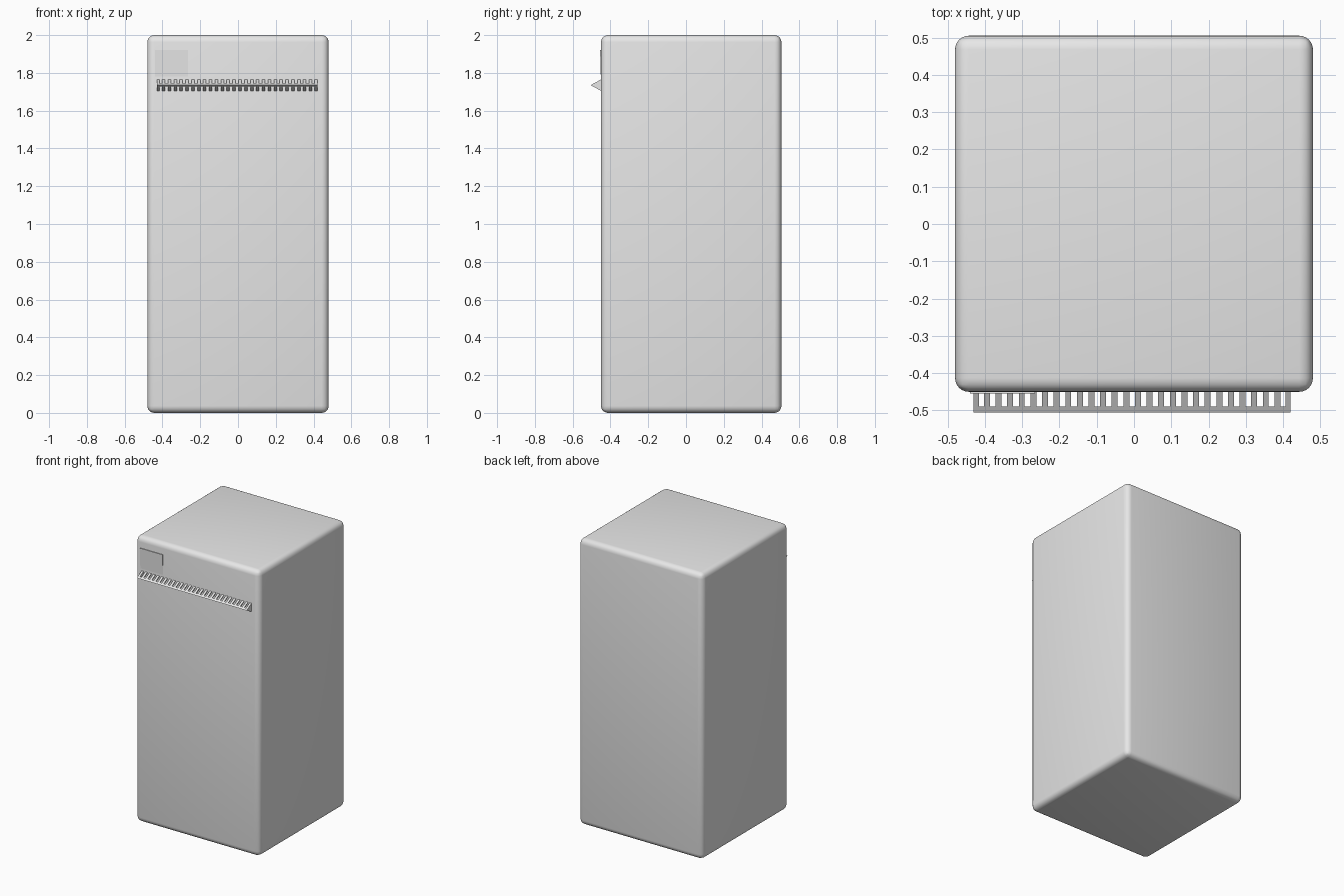
import bpy, bmesh

old = bpy.data.objects.get("Cube")
if old:
    bpy.data.objects.remove(old, do_unlink=True)

grey = bpy.data.materials.new("light grey")
grey.use_nodes = True
grey.diffuse_color = (0.8, 0.8, 0.8, 1)
grey.node_tree.nodes["Principled BSDF"].inputs["Base Color"].default_value = (0.8, 0.8, 0.8, 1)


def make_object(name, bm):
    bmesh.ops.recalc_face_normals(bm, faces=bm.faces)
    mesh = bpy.data.meshes.new(name)
    bm.to_mesh(mesh)
    bm.free()
    mesh.materials.append(grey)
    obj = bpy.data.objects.new(name, mesh)
    bpy.context.collection.objects.link(obj)
    return obj


def add_prism(bm, profile, x0, x1):
    """Extrude a (y, z) outline along x."""
    a = [bm.verts.new((x0, y, z)) for y, z in profile]
    b = [bm.verts.new((x1, y, z)) for y, z in profile]
    bm.faces.new(a)
    bm.faces.new(b[::-1])
    n = len(profile)
    for i in range(n):
        j = (i + 1) % n
        bm.faces.new((a[i], b[i], b[j], a[j]))


# Rounded cabinet
FRONT, BACK, HALF_WIDTH, HEIGHT = -0.45, 0.505, 0.48, 2.0
bm = bmesh.new()
add_prism(bm, [(FRONT, 0), (BACK, 0), (BACK, HEIGHT), (FRONT, HEIGHT)],
          -HALF_WIDTH, HALF_WIDTH)
bmesh.ops.bevel(bm, geom=bm.edges[:], offset=0.037, segments=6,
                profile=0.5, affect='EDGES')
cabinet = make_object("cabinet", bm)
bpy.context.view_layer.objects.active = cabinet
cabinet.select_set(True)
bpy.ops.object.shade_smooth_by_angle()
cabinet.select_set(False)

# Thin plate at the upper corner, leaning slightly out at its top
bm = bmesh.new()
add_prism(bm, [(FRONT + 0.005, 1.78), (FRONT - 0.001, 1.78),
               (FRONT - 0.005, 1.922), (FRONT + 0.005, 1.922)], -0.44, -0.265)
make_object("corner_plate", bm)

# Wedge-shaped vent grille: tip rail, chevron slats and solid ends
TIP, MID, RISE, WALL = -0.505, 1.735, 0.03, 0.006
LEFT, RIGHT = -0.43, 0.42
SLOPE = RISE / (FRONT - TIP)


def chevron(back):
    """Sideways V outline reaching from the tip to the given depth."""
    h = (back - TIP) * SLOPE
    inner = max(h - WALL, 0.001)
    return [(TIP, MID), (back, MID + h), (back, MID + inner),
            (TIP + WALL / SLOPE, MID), (back, MID - inner), (back, MID - h)]


bm = bmesh.new()
add_prism(bm, chevron(-0.49), LEFT, RIGHT)
make_object("grille_tip_rail", bm)

bm = bmesh.new()
count = 26
pitch = (RIGHT - LEFT - 0.04) / count
for i in range(count):
    x = LEFT + 0.02 + (i + 0.5) * pitch
    add_prism(bm, chevron(FRONT), x - 0.008, x + 0.008)
make_object("grille_slats", bm)

bm = bmesh.new()
for x in (LEFT, RIGHT - 0.014):
    add_prism(bm, [(TIP, MID), (FRONT, MID + RISE), (FRONT, MID - RISE)], x, x + 0.014)
make_object("grille_ends", bm)
